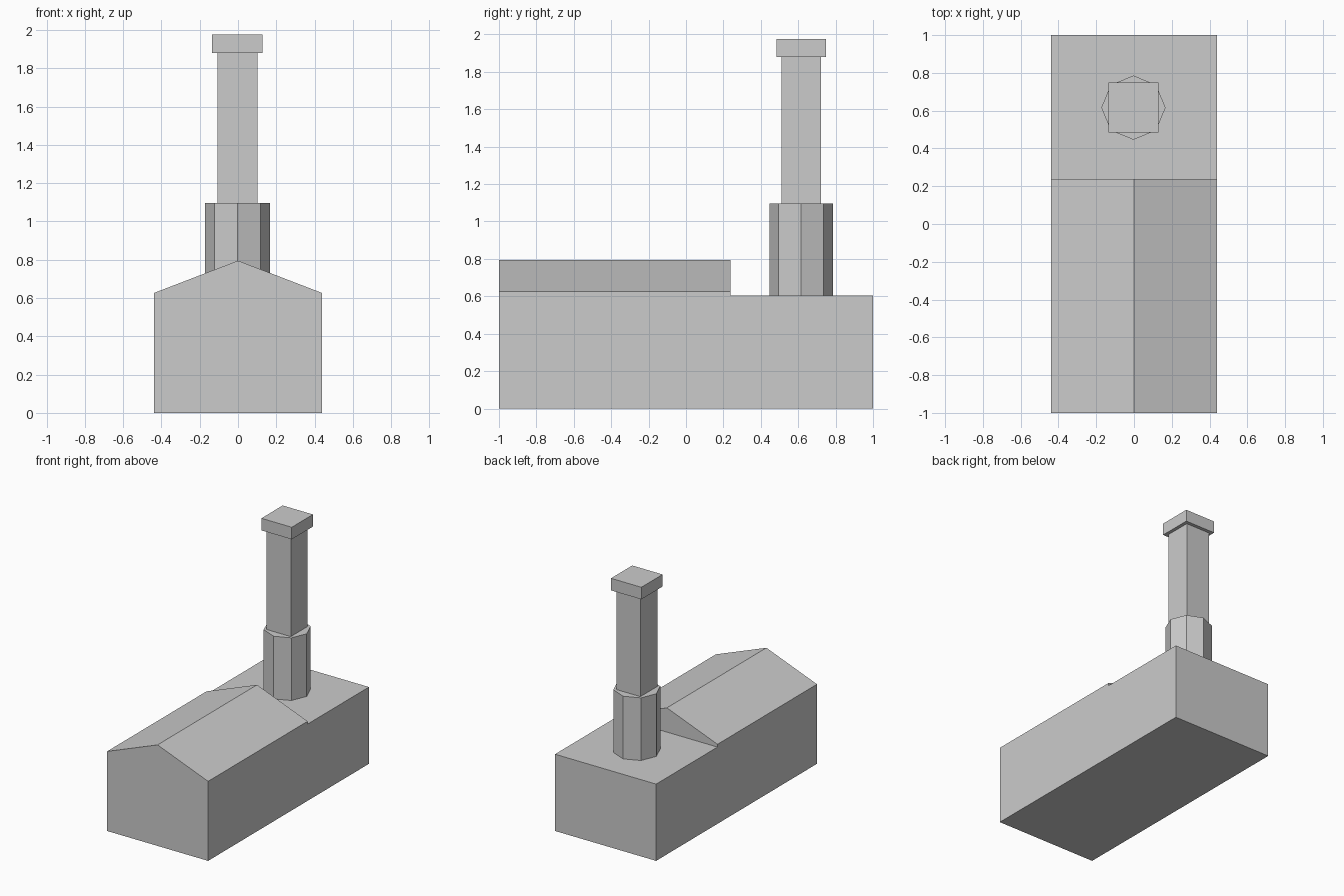
import bpy, bmesh
from mathutils import Matrix, Vector

if "Cube" in bpy.data.objects:
    bpy.data.objects.remove(bpy.data.objects["Cube"])

CX, CY = -0.003, 0.616   # chimney axis


def finish(bm, name):
    bmesh.ops.recalc_face_normals(bm, faces=bm.faces)
    mesh = bpy.data.meshes.new(name)
    bm.to_mesh(mesh)
    bm.free()
    obj = bpy.data.objects.new(name, mesh)
    bpy.context.collection.objects.link(obj)
    return obj


def box(cx, cy, half_x, half_y, z0, z1):
    bm = bmesh.new()
    m = Matrix.Translation((cx, cy, (z0 + z1) / 2)) @ Matrix.Diagonal(
        (2 * half_x, 2 * half_y, z1 - z0, 1))
    bmesh.ops.create_cube(bm, size=1, matrix=m)
    return bm


def raise_faces(bm, faces):
    res = bmesh.ops.extrude_face_region(bm, geom=faces)
    return [g for g in res["geom"] if isinstance(g, bmesh.types.BMVert)]


# factory hall: flat-roofed rear, pitched roof raised over the front
bm = box(0, 0, 0.44, 1.0, 0, 0.604)
for co, no in (((0, 0.237, 0), (0, 1, 0)), ((0, 0, 0), (1, 0, 0))):
    bmesh.ops.bisect_plane(bm, geom=bm.verts[:] + bm.edges[:] + bm.faces[:],
                           plane_co=co, plane_no=no)
bm.normal_update()
front_top = [f for f in bm.faces
             if f.normal.z > 0.9 and f.calc_center_median().y < 0.237]
for v in raise_faces(bm, front_top):
    v.co.z = 0.795 if abs(v.co.x) < 0.01 else 0.626
bm.normal_update()
bmesh.ops.dissolve_limit(bm, angle_limit=0.02, verts=bm.verts[:], edges=bm.edges[:])
finish(bm, "factory_hall")

# octagonal chimney base
bm = bmesh.new()
bmesh.ops.create_cone(bm, cap_ends=True, segments=8, radius1=0.17, radius2=0.17,
                      depth=1.097 - 0.604,
                      matrix=Matrix.Translation((CX, CY, (1.097 + 0.604) / 2)))
finish(bm, "chimney_base")

# square chimney shaft
finish(box(CX, CY, 0.105, 0.105, 1.097, 1.88), "chimney_shaft")

# chimney cap with a recessed opening
bm = box(CX, CY, 0.132, 0.132, 1.88, 1.975)
bm.normal_update()
top = [f for f in bm.faces if f.normal.z > 0.9]
bmesh.ops.inset_region(bm, faces=top, thickness=0.027)
for v in raise_faces(bm, top):
    v.co.z -= 0.055
finish(bm, "chimney_cap")
